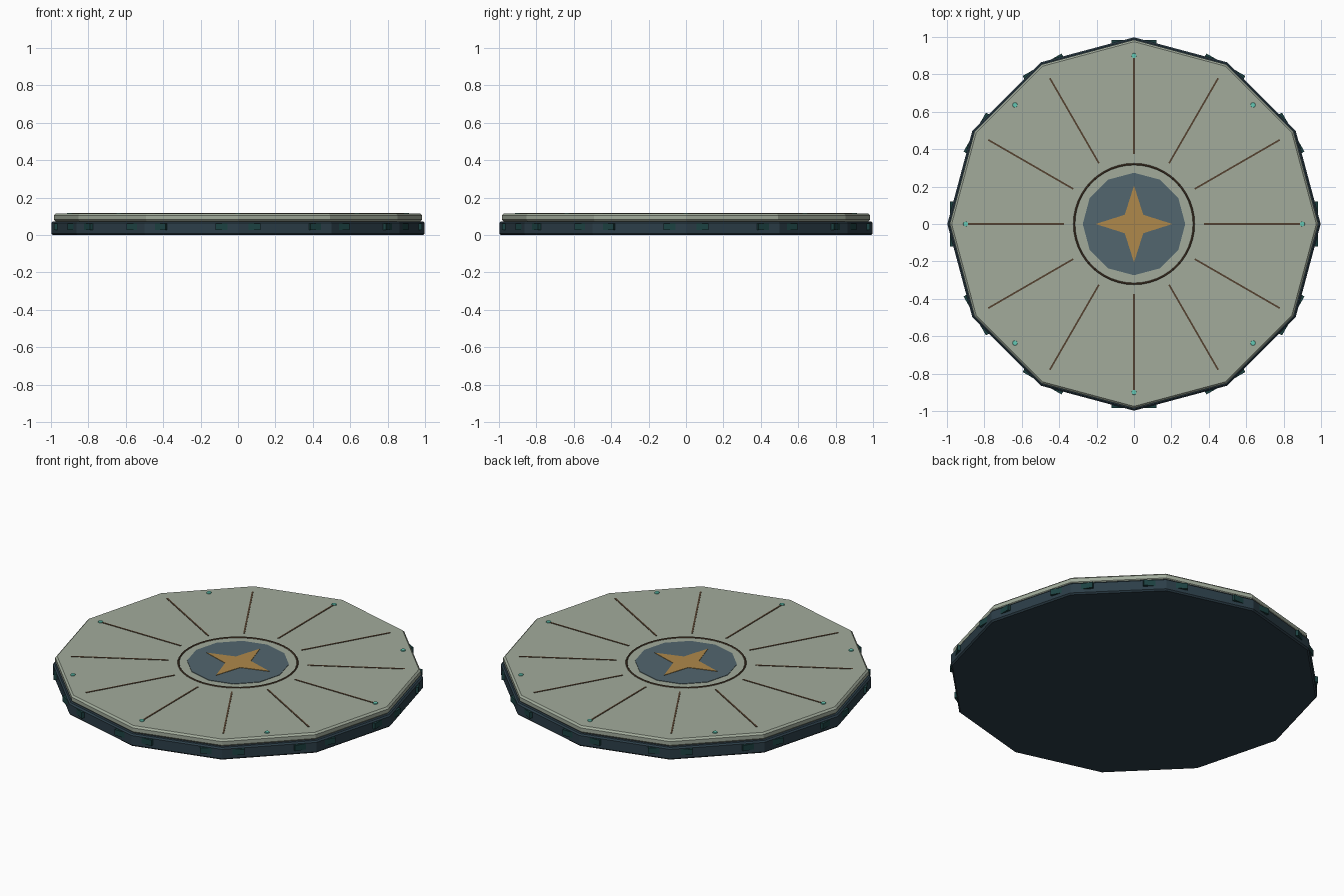
import bpy, bmesh
from math import sin, cos, pi, radians
from mathutils import Matrix

if "Cube" in bpy.data.objects:
    bpy.data.objects.remove(bpy.data.objects["Cube"])


def material(name, rgb):
    m = bpy.data.materials.new(name)
    m.diffuse_color = (*rgb, 1)
    m.use_nodes = True
    m.node_tree.nodes["Principled BSDF"].inputs["Base Color"].default_value = m.diffuse_color
    return m


STONE = material("pale_stone", (0.36, 0.41, 0.33))
SLATE = material("dark_slate", (0.025, 0.048, 0.065))
TEAL = material("dark_teal", (0.012, 0.055, 0.055))
BLUE = material("blue_slate", (0.085, 0.133, 0.156))
GOLD = material("gold", (0.43, 0.25, 0.07))
BROWN = material("brown_groove", (0.09, 0.055, 0.03))
CYAN = material("cyan_stud", (0.13, 0.58, 0.46))


def finish(name, bm, mat):
    bmesh.ops.recalc_face_normals(bm, faces=bm.faces)
    me = bpy.data.meshes.new(name)
    bm.to_mesh(me)
    bm.free()
    me.materials.append(mat)
    ob = bpy.data.objects.new(name, me)
    bpy.context.collection.objects.link(ob)
    return ob


def ngon(r, n=12):
    return [(r * cos(2 * pi * i / n), r * sin(2 * pi * i / n)) for i in range(n)]


def prism(name, points, z0, z1, mat, bevel=0):
    bm = bmesh.new()
    f = bm.faces.new([bm.verts.new((x, y, z0)) for x, y in points])
    g = bmesh.ops.extrude_face_region(bm, geom=[f])["geom"]
    for v in g:
        if isinstance(v, bmesh.types.BMVert):
            v.co.z = z1
    ob = finish(name, bm, mat)
    if bevel:
        b = ob.modifiers.new("edge", "BEVEL")
        b.width, b.segments = bevel, 1
        b.limit_method, b.angle_limit = "ANGLE", radians(60)
    return ob


def spun_boxes(name, count, r0, r1, width, z0, z1, mat):
    """Boxes repeated around the z axis, one at each corner direction."""
    bm = bmesh.new()
    for i in range(count):
        m = (Matrix.Rotation(2 * pi * i / count, 4, "Z")
             @ Matrix.Translation(((r0 + r1) / 2, 0, (z0 + z1) / 2))
             @ Matrix.Diagonal((r1 - r0, width, z1 - z0, 1)))
        bmesh.ops.create_cube(bm, size=1, matrix=m)
    return finish(name, bm, mat)


# Twelve-sided base and the slab on top of it
prism("base", ngon(0.998), 0.0, 0.072, SLATE, 0.008)
prism("top_slab", ngon(0.985), 0.072, 0.114, STONE, 0.01)

# Corner clamps, pierced by the base corners
spun_boxes("corner_clamps", 12, 0.93, 0.983, 0.24, 0.028, 0.062, TEAL)

# Radial inlay lines
spun_boxes("radial_inlays", 12, 0.375, 0.9, 0.009, 0.106, 0.1165, BROWN)

# Thin ring around the centre
bpy.ops.mesh.primitive_torus_add(major_radius=0.32, minor_radius=0.005,
                                 major_segments=48, minor_segments=6,
                                 location=(0, 0, 0.1145))
ring = bpy.context.object
ring.name = "inlay_ring"
ring.data.materials.append(BROWN)

# Centre medallion and four-pointed star
prism("medallion", ngon(0.274), 0.106, 0.1165, BLUE)
star = [((0.205, 0.07)[i % 2] * cos(i * pi / 4),
         (0.205, 0.07)[i % 2] * sin(i * pi / 4)) for i in range(8)]
prism("star", star, 0.11, 0.119, GOLD)

# Eight small studs near the rim
bm = bmesh.new()
for x, y in ngon(0.9, 8):
    bmesh.ops.create_cone(bm, cap_ends=True, segments=8, radius1=0.015,
                          radius2=0.013, depth=0.012,
                          matrix=Matrix.Translation((x, y, 0.113)))
finish("rim_studs", bm, CYAN)
